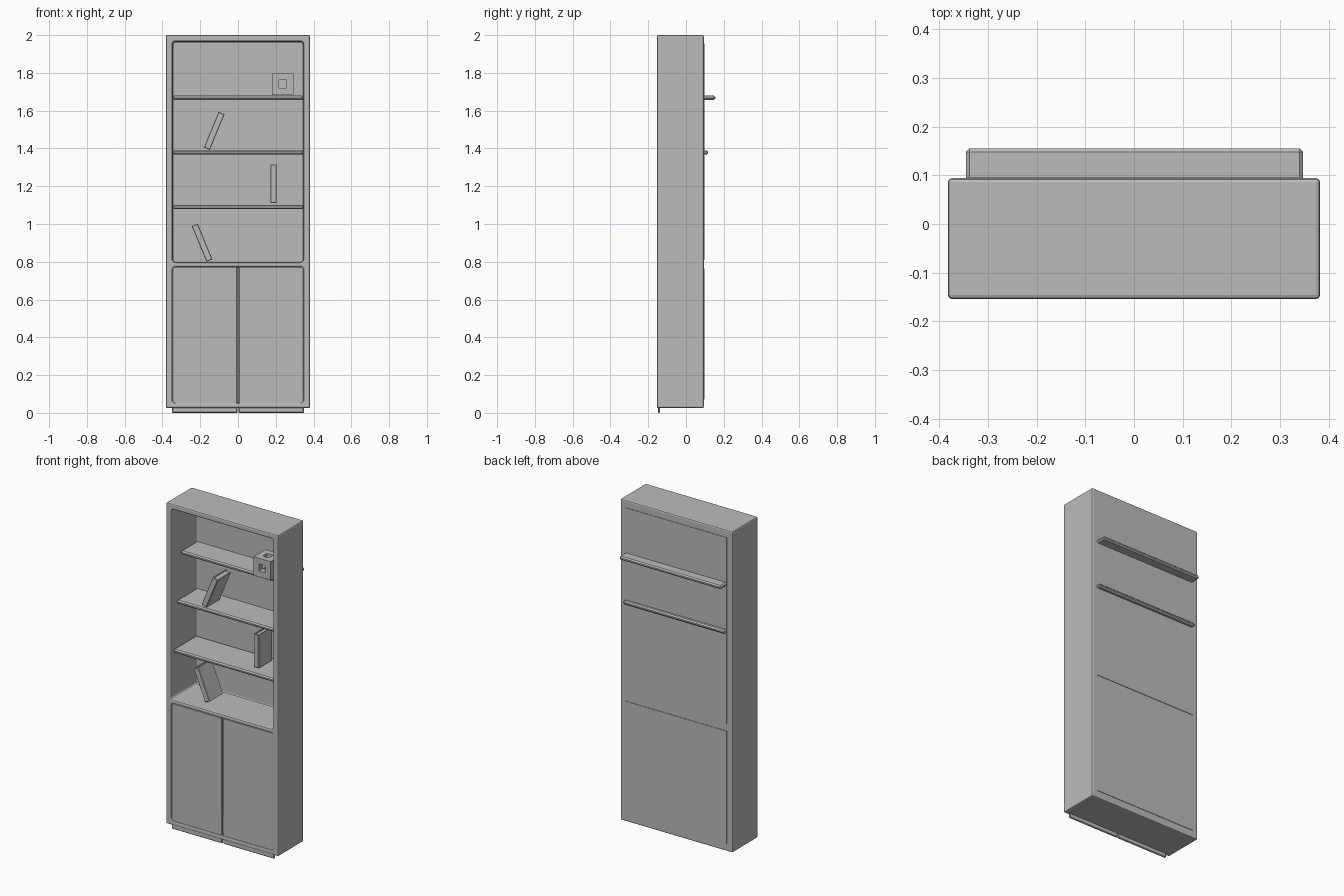
import bpy, bmesh, math
from mathutils import Vector, Matrix

cube = bpy.data.objects.get("Cube")
if cube:
    bpy.data.objects.remove(cube, do_unlink=True)

GREY = (0.5, 0.5, 0.5, 1)
grey = bpy.data.materials.new("plain grey")
grey.use_nodes = True
grey.diffuse_color = GREY
grey.node_tree.nodes["Principled BSDF"].inputs["Base Color"].default_value = GREY


def box(name, xs, ys, zs, bevel=0.0, segments=1, round_y=0.0):
    """Box between the given limits; round_y rounds the edges running along y."""
    bm = bmesh.new()
    bmesh.ops.create_cube(bm, size=1)
    spans = (xs, ys, zs)
    for v in bm.verts:
        v.co = Vector([(a + b) / 2 + c * (b - a) for c, (a, b) in zip(v.co, spans)])
    if round_y:
        along = [e for e in bm.edges
                 if abs((e.verts[0].co - e.verts[1].co).normalized().y) > 0.9]
        bmesh.ops.bevel(bm, geom=along, offset=round_y, segments=4,
                        profile=0.5, affect='EDGES')
    mesh = bpy.data.meshes.new(name)
    bm.to_mesh(mesh)
    bm.free()
    mesh.materials.append(grey)
    obj = bpy.data.objects.new(name, mesh)
    bpy.context.collection.objects.link(obj)
    if bevel:
        add_bevel(obj, bevel, segments)
    return obj


def add_bevel(obj, width, segments=1):
    mod = obj.modifiers.new("edge bevel", 'BEVEL')
    mod.width = width
    mod.segments = segments
    mod.limit_method = 'ANGLE'
    mod.angle_limit = math.radians(40)


def cut(obj, cutter):
    mod = obj.modifiers.new("cut", 'BOOLEAN')
    mod.operation = 'DIFFERENCE'
    mod.solver = 'EXACT'
    mod.object = cutter
    cutter.hide_render = True
    cutter.hide_viewport = True
    cutter.display_type = 'WIRE'


# Carcass with an open upper bay and a cupboard bay
carcass = box("carcass", (-0.382, 0.382), (-0.154, 0.094), (0.025, 2.0))
for bay, zs in (("upper", (0.797, 1.967)), ("lower", (0.052, 0.773))):
    cut(carcass, box(bay + "_bay_cutter", (-0.347, 0.347), (-0.3, 0.088), zs,
                     round_y=0.018))
add_bevel(carcass, 0.008, 2)

# Thin back panels
for bay, zs in (("upper", (0.81, 1.955)), ("lower", (0.07, 0.765))):
    box(bay + "_back_panel", (-0.345, 0.345), (0.088, 0.097), zs)

# Doors reaching down to the floor
for side, xs in (("right", (-0.349, -0.003)), ("left", (0.003, 0.349))):
    box(side + "_door", xs, (-0.149, -0.137), (0, 0.774), 0.004)

# Shelves, each pushed back by a different amount
for i, (front, z) in enumerate(((-0.067, 1.668), (-0.105, 1.379), (-0.138, 1.09))):
    box(f"shelf_{i + 1}", (-0.345, 0.347), (front, front + 0.222),
        (z - 0.011, z + 0.011), 0.007)

# Ornament cube with a square hole along each axis
ornament = box("ornament_cube", (0.18, 0.295), (-0.105, 0.01), (1.683, 1.798))
centre, half = (0.237, -0.047, 1.741), 0.021
for axis in range(3):
    reach = [0.1 if k == axis else half for k in range(3)]
    spans = [(c - r, c + r) for c, r in zip(centre, reach)]
    cut(ornament, box(f"ornament_hole_cutter_{axis}", *spans))


def book(name, x, y, z, lean):
    """Spine to the front, two boards and a recessed page block."""
    place = Matrix.Translation((x, y, z)) @ Matrix.Rotation(math.radians(lean), 4, 'Y')
    h, d, t = 0.102, 0.065, 0.017
    parts = [box(name + "_spine", (-t, t), (-d, -d + 0.006), (-h, h), 0.003),
             box(name + "_pages", (-t + 0.002, t - 0.002), (-d + 0.003, d - 0.006),
                 (-h + 0.006, h - 0.006))]
    for side, s in (("right", -1), ("left", 1)):
        xs = sorted((s * t, s * (t - 0.005)))
        parts.append(box(f"{name}_{side}_board", xs, (-d + 0.003, d), (-h, h)))
    for part in parts:
        part.matrix_world = place


# Books on the shelves
book("upper_book", -0.126, -0.032, 1.493, 22.5)
book("middle_book", 0.188, -0.027, 1.214, 0)
book("lower_book", -0.19, -0.018, 0.901, -22.5)
